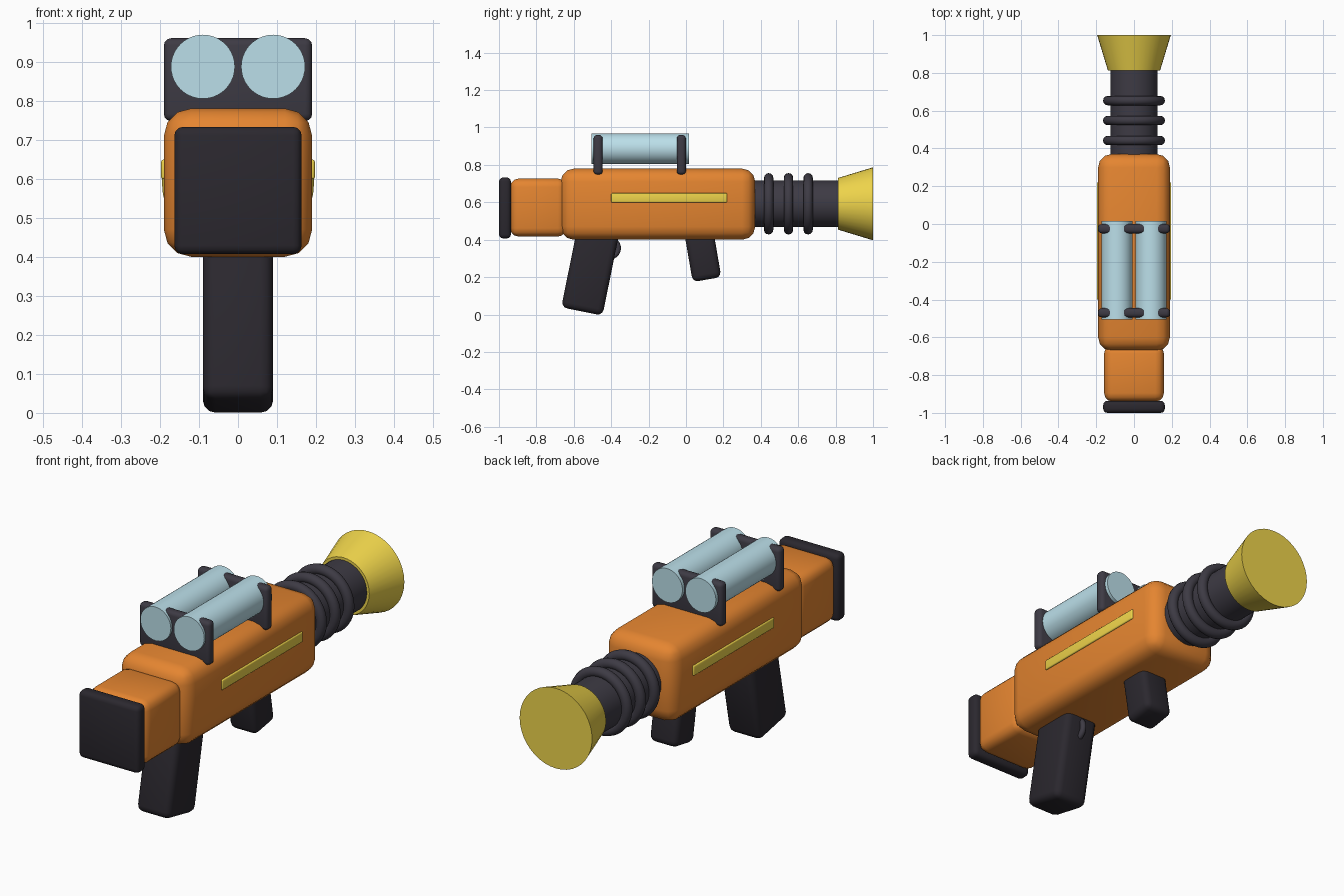
import bpy, math

if "Cube" in bpy.data.objects:
    bpy.data.objects.remove(bpy.data.objects["Cube"])


def material(name, rgb):
    m = bpy.data.materials.new(name)
    m.diffuse_color = (*rgb, 1)
    m.use_nodes = True
    m.node_tree.nodes["Principled BSDF"].inputs["Base Color"].default_value = m.diffuse_color
    return m


ORANGE = material("orange", (0.78, 0.235, 0.03))
YELLOW = material("yellow", (0.86, 0.66, 0.07))
BLUE = material("pale_blue", (0.50, 0.74, 0.82))
DARK = material("dark", (0.024, 0.021, 0.028))
GREY = material("dark_grey", (0.047, 0.043, 0.058))
AXIS_Z = 0.592


def finish(name, mat):
    ob = bpy.context.object
    ob.name = name
    ob.data.materials.append(mat)
    bpy.ops.object.shade_smooth_by_angle(angle=math.radians(40))
    return ob


def box(name, loc, size, bevel, mat, tilt=0):
    bpy.ops.mesh.primitive_cube_add(size=1, location=loc)
    ob = bpy.context.object
    ob.scale = size
    bpy.ops.object.transform_apply(location=False, rotation=False, scale=True)
    mod = ob.modifiers.new("bevel", "BEVEL")
    mod.width, mod.segments = bevel, 3
    bpy.ops.object.modifier_apply(modifier="bevel")
    ob.rotation_euler.x = tilt
    return finish(name, mat)


def tube(name, x, z, y0, y1, r0, r1, mat):
    # closed cylinder or cone running along y, r0 at y0 and r1 at y1
    bpy.ops.mesh.primitive_cone_add(vertices=40, radius1=r0, radius2=r1, depth=y1 - y0,
                                    location=(x, (y0 + y1) / 2, z),
                                    rotation=(-math.pi / 2, 0, 0))
    return finish(name, mat)


def ring(name, loc, major, minor, rot, mat):
    bpy.ops.mesh.primitive_torus_add(major_radius=major, minor_radius=minor, major_segments=40,
                                     minor_segments=12, location=loc, rotation=rot)
    return finish(name, mat)


# Body, stock and shoulder plate
box("body", (0, -0.15, 0.59), (0.38, 1.04, 0.38), 0.07, ORANGE)
box("stock", (0, -0.79, 0.572), (0.316, 0.30, 0.31), 0.045, ORANGE)
box("shoulder_plate", (0, -0.968, 0.57), (0.326, 0.064, 0.326), 0.022, DARK)

# Barrel with ribs and flared muzzle
tube("barrel", 0, AXIS_Z, 0.30, 0.84, 0.125, 0.125, GREY)
for i, y in enumerate((0.442, 0.548, 0.653)):
    ring(f"barrel_ring_{i}", (0, y, AXIS_Z), 0.139, 0.025, (math.pi / 2, 0, 0), GREY)
tube("muzzle", 0, AXIS_Z, 0.812, 1.0, 0.138, 0.195, YELLOW)

# Side stripes and twin canisters
for side, x in (("left", -1), ("right", 1)):
    box(f"stripe_{side}", (x * 0.187, -0.09, 0.624), (0.02, 0.62, 0.05), 0.006, YELLOW)
    tube(f"canister_{side}", x * 0.09, 0.887, -0.505, 0.016, 0.082, 0.082, BLUE)

# Canister brackets
for name, y in (("front", -0.47), ("rear", -0.025)):
    box(f"bracket_{name}", (0, y, 0.854), (0.38, 0.048, 0.212), 0.018, GREY)

# Grips and trigger
box("grip", (0, -0.511, 0.242), (0.18, 0.225, 0.46), 0.032, DARK, -0.2)
box("fore_grip", (0, 0.087, 0.335), (0.15, 0.155, 0.30), 0.03, DARK, 0.17)
ring("trigger", (0, -0.41, 0.355), 0.048, 0.014, (0, math.pi / 2, 0), GREY)
